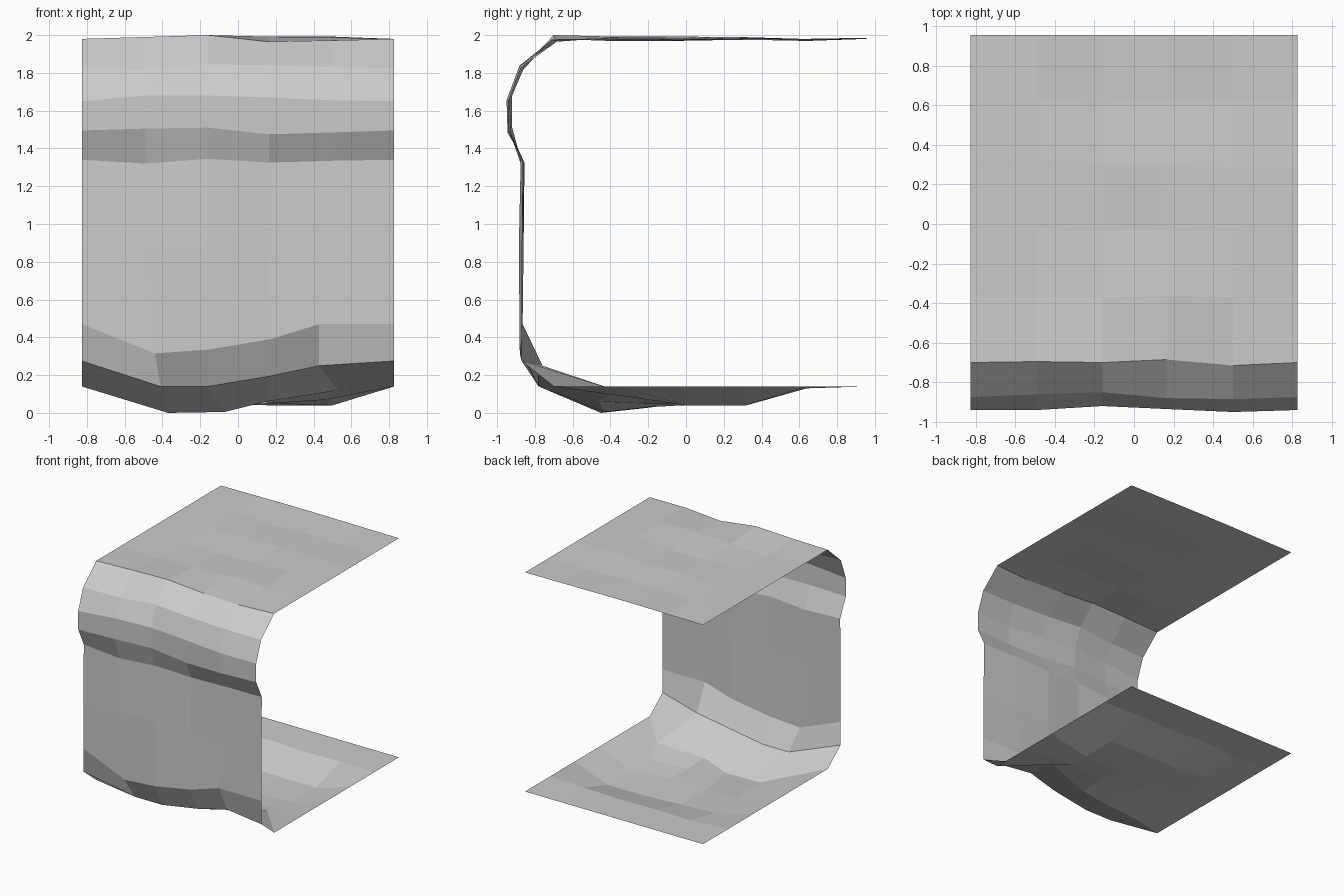
import bpy, bmesh, random

random.seed(4)
HALF_W = 0.827
COLS = (-0.49, -0.16, 0.165, 0.5)      # inner columns of the sheet
LOW_COLS = (-0.41, -0.13, 0.16, 0.47)  # inner columns around the lower bend


def row(y, z, dy=(0, 0, 0, 0), dz=(0, 0, 0, 0), cols=COLS):
    """One row across the tile: fixed straight side points, shifted inner points."""
    inner = [(x, y + a, z + b) for x, a, b in zip(cols, dy, dz)]
    return [(-HALF_W, y, z)] + inner + [(HALF_W, y, z)]


def jitter(amount):
    return [random.uniform(-amount, amount) for _ in range(4)]


rows = []

# Floor: flat at the border, dished towards the front middle
rows.append(row(0.955, 0.14))
rows.append(row(0.62, 0.14, (.02, .03, .02, .02), (-.01, 0, -.01, 0)))
rows.append(row(0.30, 0.14, (.02, .01, .02, .02), (-.07, -.09, -.10, -.10)))
rows.append(row(-0.03, 0.14, (.02, .01, 0, .03), (-.09, -.10, -.09, -.10)))
rows.append(row(-0.36, 0.14, (.14, .16, .12, .16), (-.115, -.11, -.09, -.07), LOW_COLS))

# Lower bend: sags in the middle
rows.append(row(-0.70, 0.14, (.25, .27, .24, .33), (-.14, -.135, -.08, -.02),
                (-.37, -.07, .15, .53)))
rows.append(row(-0.87, 0.275, (.09, .09, .09, .11), (-.135, -.135, -.08, -.025),
                (-.41, -.16, .17, .43)))
rows.append(row(-0.87, 0.47, (-.01, -.01, 0, .005), (-.155, -.135, -.08, 0),
                (-.44, -.16, .17, .43)))

# Wall and rounded upper lip
rows.append(row(-0.87, 0.875, (-.01, -.015, .01, .01), (.005, .005, -.015, -.015)))
rows.append(row(-0.865, 1.34, (-.01, -.01, .01, .005), (-.02, .005, -.015, -.005)))
rows.append(row(-0.94, 1.495, (.0, .02, .015, -.005), (.01, .015, -.02, -.01)))
rows.append(row(-0.94, 1.65, (0, .02, .005, -.01), (.03, .03, .02, .005)))
rows.append(row(-0.875, 1.825, (.015, .025, -.005, -.01), (-.005, .02, .015, .005)))
rows.append(row(-0.70, 1.98, (.005, 0, .015, -.015), (.01, .02, -.015, -.008)))

# Top: slightly uneven
for y in (-0.36, -0.03, 0.29, 0.62):
    rows.append(row(y, 1.98, jitter(.012), jitter(.014)))
rows.append(row(0.955, 1.98, dz=(.003, .006, .005, .002)))

# Skin the rows into one open sheet facing outwards
bm = bmesh.new()
grid = [[bm.verts.new(p) for p in r] for r in rows]
for a, b in zip(grid, grid[1:]):
    for i in range(5):
        bm.faces.new((a[i], a[i + 1], b[i + 1], b[i]))
mesh = bpy.data.meshes.new("cliff_tile")
bm.to_mesh(mesh)
bm.free()
bpy.context.collection.objects.link(bpy.data.objects.new("cliff_tile", mesh))
